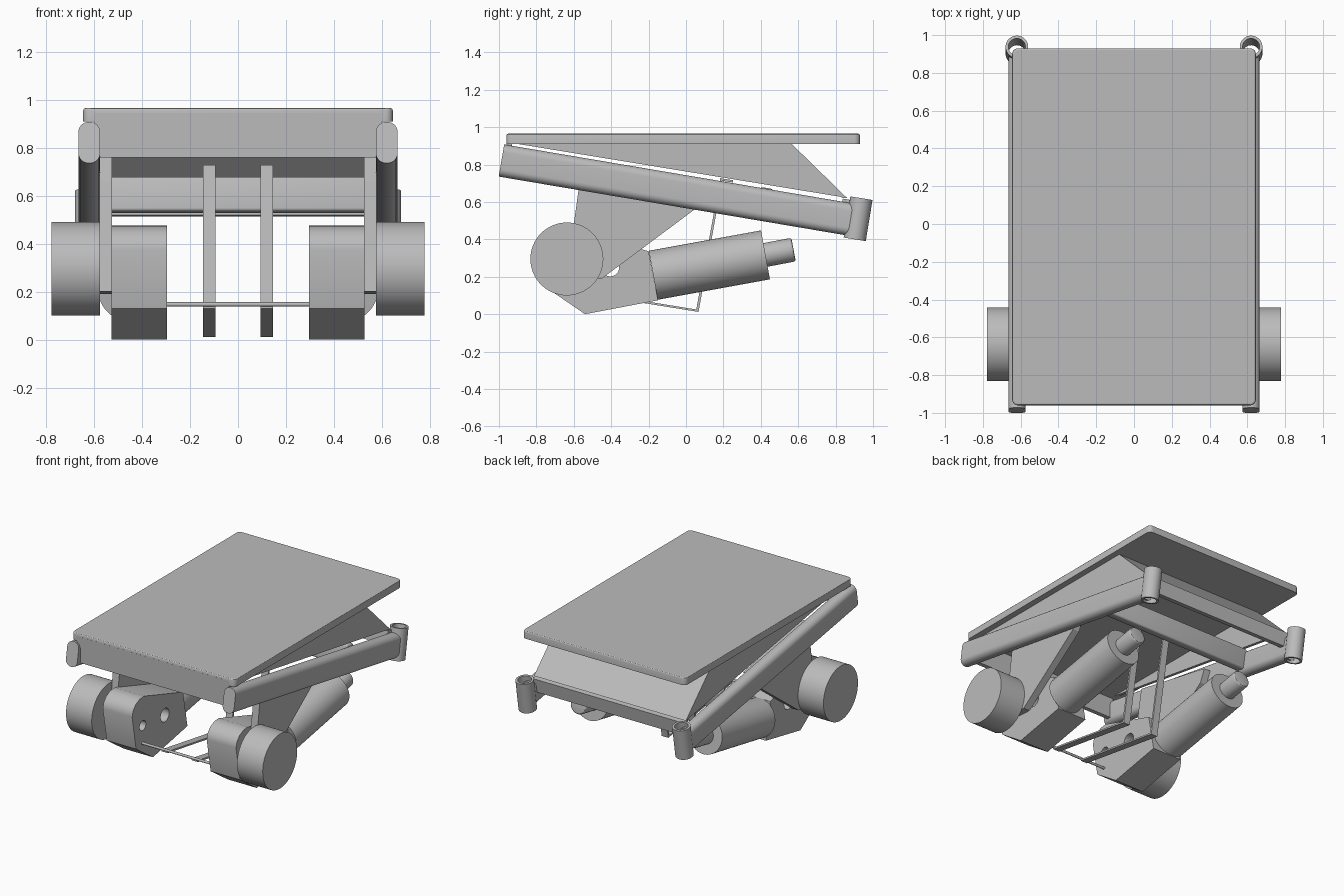
import bpy, bmesh, math
from mathutils import Vector

if "Cube" in bpy.data.objects:
    bpy.data.objects.remove(bpy.data.objects["Cube"])

GREY = (0.5, 0.5, 0.5, 1)
mat = bpy.data.materials.new("plain grey")
mat.use_nodes = True
mat.diffuse_color = GREY
mat.node_tree.nodes["Principled BSDF"].inputs["Base Color"].default_value = GREY

TILT = math.radians(-9.6)  # slope of the side rails


def finish(name, bm):
    bmesh.ops.recalc_face_normals(bm, faces=bm.faces)
    me = bpy.data.meshes.new(name)
    bm.to_mesh(me)
    bm.free()
    me.materials.append(mat)
    ob = bpy.data.objects.new(name, me)
    bpy.context.collection.objects.link(ob)
    return ob


def apply_mods(ob):
    bpy.ops.object.select_all(action='DESELECT')
    ob.select_set(True)
    bpy.context.view_layer.objects.active = ob
    for m in list(ob.modifiers):
        bpy.ops.object.modifier_apply(modifier=m.name)


def smooth(ob, angle=30):
    apply_mods(ob)
    bpy.ops.object.shade_smooth_by_angle(angle=math.radians(angle))
    return ob


def bevel(ob, width, segments=3, limit=30):
    m = ob.modifiers.new("bevel", 'BEVEL')
    m.width, m.segments = width, segments
    m.limit_method, m.angle_limit = 'ANGLE', math.radians(limit)
    return ob


def round_edges(ob, chosen, offset, segments):
    """Round the edges for which chosen(edge) is true."""
    bm = bmesh.new()
    bm.from_mesh(ob.data)
    bmesh.ops.bevel(bm, geom=[e for e in bm.edges if chosen(e)], offset=offset,
                    segments=segments, profile=0.5, affect='EDGES')
    bm.to_mesh(ob.data)
    bm.free()


def span(edge, axis):
    return abs(edge.verts[0].co[axis] - edge.verts[1].co[axis])


def box(name, center, size, tilt=0.0):
    bm = bmesh.new()
    bmesh.ops.create_cube(bm, size=1)
    bmesh.ops.scale(bm, vec=size, verts=bm.verts)
    ob = finish(name, bm)
    ob.location, ob.rotation_euler = center, (tilt, 0, 0)
    return ob


def slab(name, profile, x0, x1):
    """Extrude a (y, z) profile along x."""
    bm = bmesh.new()
    face = bm.faces.new([bm.verts.new((x0, y, z)) for y, z in profile])
    new = bmesh.ops.extrude_face_region(bm, geom=[face])["geom"]
    moved = [v for v in new if isinstance(v, bmesh.types.BMVert)]
    bmesh.ops.translate(bm, verts=moved, vec=(x1 - x0, 0, 0))
    return finish(name, bm)


def rod(name, a, b, radius, segments=48):
    a, b = Vector(a), Vector(b)
    bm = bmesh.new()
    bmesh.ops.create_cone(bm, cap_ends=True, segments=segments, radius1=radius,
                          radius2=radius, depth=(b - a).length)
    ob = finish(name, bm)
    ob.location = (a + b) / 2
    ob.rotation_euler = (b - a).to_track_quat('Z', 'Y').to_euler()
    return ob


def cut(ob, cutter):
    m = ob.modifiers.new("cut", 'BOOLEAN')
    m.operation, m.object, m.solver = 'DIFFERENCE', cutter, 'EXACT'
    cutter.hide_render = True
    apply_mods(ob)
    bpy.data.objects.remove(cutter)


# Deck plate with rounded corners, soft top edge and a lip folded down at the front
deck = box("deck_plate", (0, -0.015, 0.9375), (1.29, 1.89, 0.055))
round_edges(deck, lambda e: span(e, 2) > 0.01, 0.03, 6)
round_edges(deck, lambda e: all(v.co.z > 0.02 for v in e.verts), 0.01, 3)
smooth(deck)
for p in deck.data.polygons:
    if p.area > 1:
        p.use_smooth = False
box("front_lip", (0, -0.9455, 0.8525), (1.2, 0.03, 0.185))

# Sloping back panel of the hollow wedge under the deck
slab("wedge_back_panel", [(0.56, 0.915), (0.86, 0.622), (0.835, 0.622), (0.535, 0.915)], -0.6, 0.6)

# Cross bars between the rails
smooth(bevel(box("middle_crossbar", (0, 0.42, 0.603), (1.18, 0.07, 0.145), TILT), 0.012))
box("rear_crossbar", (0, 0.85, 0.565), (1.2, 0.04, 0.1), TILT)

# Pair of thin straps and the rod they hook on to
strap = [(-0.66, 0.141), (0.055, 0.025), (0.183, 0.727), (0.25, 0.716)]
inner = [(0.25, 0.704), (0.193, 0.713), (0.067, 0.012), (-0.66, 0.129)]
rod("front_rod", (-0.3, -0.66, 0.147), (0.3, -0.66, 0.147), 0.009, 16)

PLATE = [(-0.64, 0.2), (-0.45, 0.19), (0.06, 0.57), (0.1, 0.66), (-0.55, 0.79), (-0.575, 0.66)]
GEARBOX = [(-0.54, 0.0), (-0.15, 0.074), (-0.2, 0.336), (-0.64, 0.475), (-0.69, 0.472),
           (-0.735, 0.45), (-0.765, 0.415), (-0.775, 0.375), (-0.73, 0.13)]
WEDGE = [(-0.93, 0.915), (0.56, 0.915), (0.86, 0.622)]

for side, s in (("left", 1), ("right", -1)):
    slab(side + "_wedge_wall", WEDGE, s * 0.58, s * 0.601)
    slab(side + "_strap", strap + inner, s * 0.093, s * 0.145)

    # Sloping side rail with rounded edges
    rail = box(side + "_rail", (s * 0.62, -0.05, 0.663), (0.09, 1.9, 0.174), TILT)
    round_edges(rail, lambda e: span(e, 1) > 0.5, 0.042, 8)
    smooth(rail)

    # Open tube at the back of the rail
    low, high = Vector((s * 0.62, 0.902, 0.4)), Vector((s * 0.62, 0.938, 0.62))
    reach = (high - low) * 0.2
    tube = rod(side + "_rear_tube", low, high, 0.06)
    cut(tube, rod("tube_cutter", low - reach, high + reach, 0.045))
    smooth(tube)

    # Leg plate, wheel and gearbox
    slab(side + "_leg_plate", PLATE, s * 0.525, s * 0.577)
    smooth(rod(side + "_wheel", (s * 0.575, -0.637, 0.295), (s * 0.778, -0.637, 0.295), 0.195, 64))
    gearbox = slab(side + "_gearbox", GEARBOX, s * 0.295, s * 0.527)
    for y, z, r in ((-0.655, 0.27, 0.035), (-0.405, 0.25, 0.048)):
        cut(gearbox, rod("hole_cutter", (s * 0.2, y, z), (s * 0.6, y, z), r, 32))
    smooth(gearbox)

    # Motor and its end cap, rising to the back
    smooth(rod(side + "_motor", (s * 0.45, -0.175, 0.208), (s * 0.45, 0.425, 0.317), 0.133))
    cap = rod(side + "_motor_cap", (s * 0.45, 0.4, 0.312), (s * 0.45, 0.575, 0.345), 0.064)
    smooth(bevel(cap, 0.012, 3, 50))
